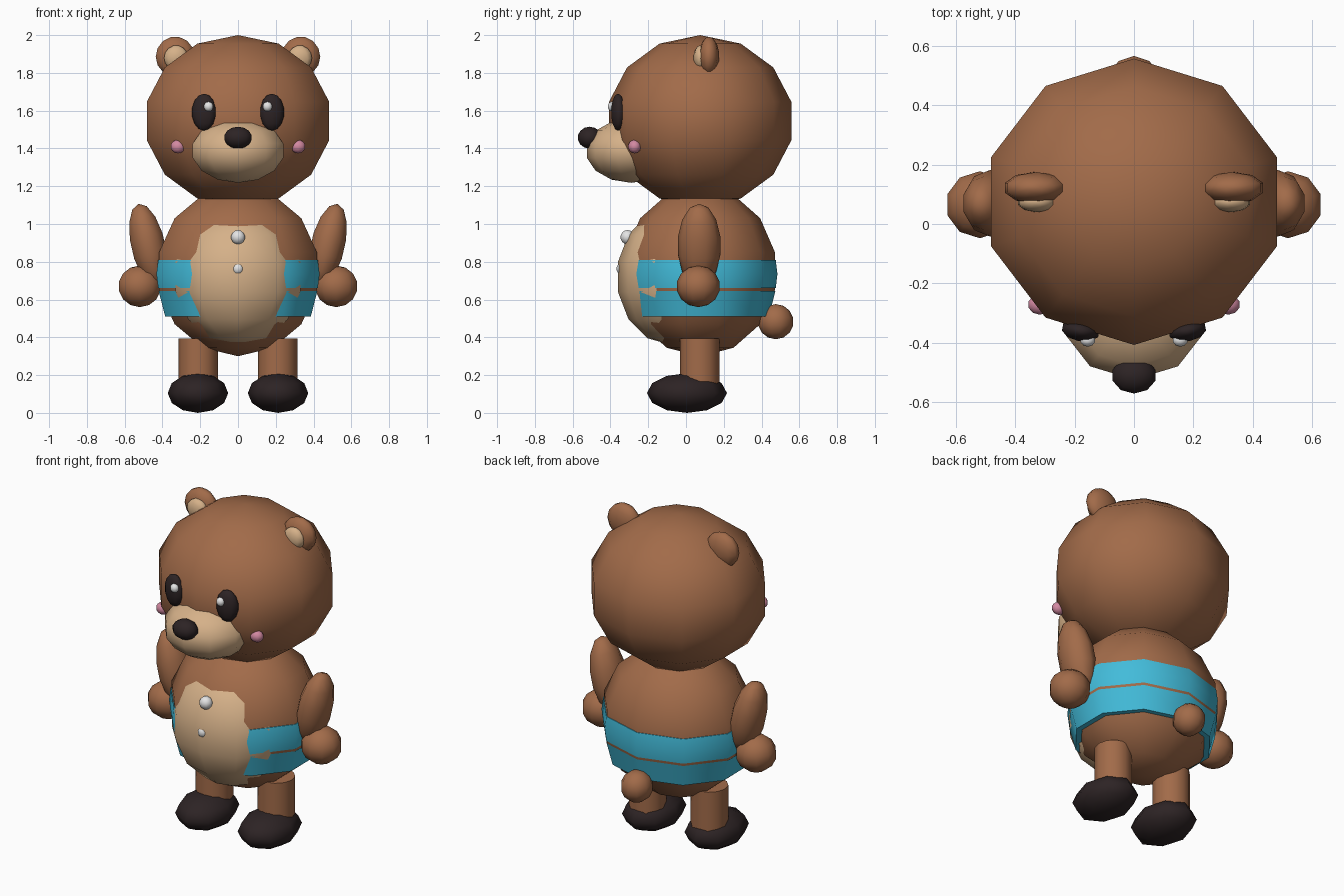
import bpy, bmesh, math
from mathutils import Matrix, Vector

cube = bpy.data.objects.get("Cube")
if cube:
    bpy.data.objects.remove(cube, do_unlink=True)


def material(name, rgb):
    m = bpy.data.materials.new(name)
    m.use_nodes = True
    m.diffuse_color = (*rgb, 1)
    m.node_tree.nodes["Principled BSDF"].inputs["Base Color"].default_value = (*rgb, 1)
    return m


brown = material("brown_fur", (0.36, 0.147, 0.067))
tan = material("tan_fur", (0.67, 0.44, 0.25))
dark = material("dark_brown", (0.026, 0.017, 0.018))
blue = material("blue_cloth", (0.055, 0.50, 0.70))
pink = material("pink_blush", (0.65, 0.25, 0.36))
white = material("white_button", (0.78, 0.78, 0.78))


def finish(name, bm, mat):
    mesh = bpy.data.meshes.new(name)
    bmesh.ops.recalc_face_normals(bm, faces=bm.faces)
    bm.to_mesh(mesh)
    bm.free()
    mesh.materials.append(mat)
    obj = bpy.data.objects.new(name, mesh)
    bpy.context.collection.objects.link(obj)
    return obj


def smooth(obj, sharp=180):
    bpy.ops.object.select_all(action="DESELECT")
    obj.select_set(True)
    bpy.context.view_layer.objects.active = obj
    bpy.ops.object.shade_smooth_by_angle(angle=math.radians(sharp))


def ball(name, mat, centre, half, tilt=0, turn=0, seg=10, rings=7):
    """Low-poly ellipsoid whose overall half sizes are exactly `half`."""
    bm = bmesh.new()
    bmesh.ops.create_uvsphere(bm, u_segments=seg, v_segments=rings, radius=1)
    size = [h / max(v.co[i] for v in bm.verts) for i, h in enumerate(half)]
    bmesh.ops.scale(bm, vec=size, verts=bm.verts)
    rot = Matrix.Rotation(math.radians(turn), 4, "Z") @ Matrix.Rotation(math.radians(tilt), 4, "Y")
    bm.transform(Matrix.Translation(centre) @ rot)
    smooth(finish(name, bm, mat))


def band(name, mat, profile):
    """Ten-sided cloth band round the body; profile is (z, radius) pairs."""
    bm = bmesh.new()
    loops = []
    for z, r in profile:
        angles = [math.tau * i / 10 for i in range(10)]
        loops.append([bm.verts.new((1.11 * r * math.sin(a), DEPTH + r * math.cos(a), z)) for a in angles])
    for low, high in zip(loops, loops[1:]):
        for i in range(10):
            j = (i + 1) % 10
            bm.faces.new((low[i], low[j], high[j], high[i]))
    smooth(finish(name, bm, mat), 50)


def leg(name, x):
    bm = bmesh.new()
    bmesh.ops.create_cone(bm, cap_ends=True, segments=12, radius1=0.105, radius2=0.105, depth=0.3)
    bmesh.ops.translate(bm, vec=Vector((x, DEPTH - 0.003, 0.245)), verts=bm.verts)
    smooth(finish(name, bm, brown), 40)


DEPTH = 0.075

# Head and face
ball("head", brown, (0, DEPTH, 1.545), (0.483, 0.483, 0.455))
ball("muzzle", tan, (0, -0.29, 1.388), (0.24, 0.235, 0.17))
ball("nose", dark, (0, -0.51, 1.457), (0.072, 0.062, 0.058))

# Torso, belly patch, waist bands, buttons and tail
ball("body", brown, (0, DEPTH, 0.75), (0.418, 0.396, 0.45))
ball("belly", tan, (0, -0.08, 0.72), (0.33, 0.28, 0.36))
band("lower_band", blue, [(0.51, 0.325), (0.51, 0.365), (0.645, 0.398)])
band("upper_band", blue, [(0.66, 0.4), (0.735, 0.409), (0.81, 0.4), (0.81, 0.38)])
ball("upper_button", white, (0, -0.31, 0.93), (0.036, 0.036, 0.038))
ball("lower_button", white, (0, -0.338, 0.763), (0.029, 0.029, 0.033))
ball("tail", brown, (0, 0.475, 0.483), (0.085, 0.092, 0.093))

# Paired parts
for side, s in (("left", 1), ("right", -1)):
    ball(side + "_ear", brown, (s * 0.333, 0.122, 1.887), (0.1, 0.053, 0.105), tilt=-s * 12)
    ball(side + "_inner_ear", tan, (s * 0.328, 0.075, 1.88), (0.062, 0.035, 0.066), tilt=-s * 12)
    ball(side + "_eye", dark, (s * 0.18, -0.36, 1.592), (0.062, 0.036, 0.098), turn=s * 10)
    ball(side + "_eye_shine", white, (s * 0.156, -0.392, 1.622), (0.024, 0.022, 0.026))
    ball(side + "_cheek", pink, (s * 0.318, -0.272, 1.41), (0.038, 0.034, 0.036))
    ball(side + "_arm", brown, (s * 0.475, 0.07, 0.885), (0.088, 0.112, 0.228), tilt=s * 13)
    ball(side + "_hand", brown, (s * 0.52, 0.065, 0.67), (0.11, 0.113, 0.11))
    leg(side + "_leg", s * 0.21)
    ball(side + "_foot", dark, (s * 0.212, 0.005, 0.105), (0.16, 0.212, 0.105), seg=8, rings=6)
